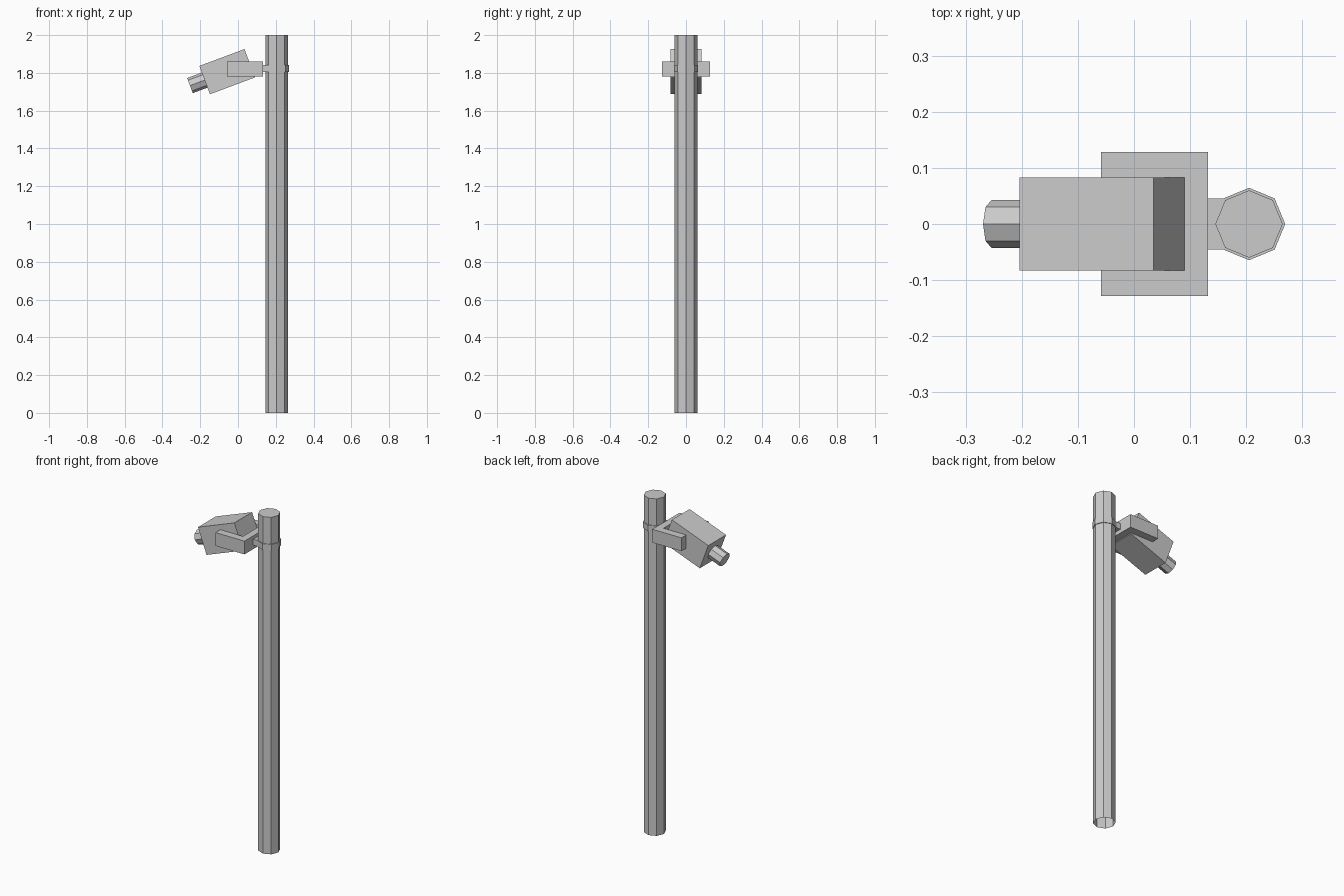
import bpy, bmesh
from math import cos, sin, pi, radians
from mathutils import Matrix

if "Cube" in bpy.data.objects:
    bpy.data.objects.remove(bpy.data.objects["Cube"])


def prism(name, outline, z0, z1, open_bottom=False, matrix=None):
    """Extrude a closed xy outline from z0 to z1."""
    bm = bmesh.new()
    low = [bm.verts.new((x, y, z0)) for x, y in outline]
    high = [bm.verts.new((x, y, z1)) for x, y in outline]
    n = len(outline)
    for i in range(n):
        j = (i + 1) % n
        bm.faces.new((low[i], low[j], high[j], high[i]))
    bm.faces.new(high)
    if not open_bottom:
        bm.faces.new(low[::-1])
    mesh = bpy.data.meshes.new(name)
    bm.to_mesh(mesh)
    bm.free()
    if matrix:
        mesh.transform(matrix)
    obj = bpy.data.objects.new(name, mesh)
    bpy.context.collection.objects.link(obj)
    return obj


def octagon(r, cx=0.0):
    return [(cx + r * cos(i * pi / 4), r * sin(i * pi / 4)) for i in range(8)]


# Octagonal pole, open underneath
POLE_X = 0.205
prism("pole", octagon(0.06, POLE_X), 0, 2, open_bottom=True)

# Clamp around the pole, drawn out on the left to reach the bracket
clamp = octagon(0.0645, POLE_X)
clamp[4:5] = [(0.13, 0.0456), (0.13, -0.0456)]
prism("pole_clamp", clamp, 1.805, 1.841)

# U-shaped bracket holding the housing
half = [(-0.059, 0.083), (-0.059, 0.128), (0.132, 0.128)]
inner = (0.09, 0.083)
u_shape = [(x, -y) for x, y in [inner] + half]
u_shape = u_shape + half[::-1] + [inner]
prism("bracket", u_shape, 1.782, 1.861)

# Tilted housing and lens, sharing one placement
tilt = Matrix.Translation((-0.057, 0, 1.8065)) @ Matrix.Rotation(radians(-20.5), 4, 'Y')
L, W, H = 0.1275, 0.083, 0.08
prism("camera_housing", [(-L, -W), (L, -W), (L, W), (-L, W)], -H, H, matrix=tilt)

# Octagonal lens along the housing axis
prism("lens", octagon(0.0425), L - 0.01, L + 0.083,
      matrix=tilt @ Matrix.Rotation(radians(-90), 4, 'Y'))
